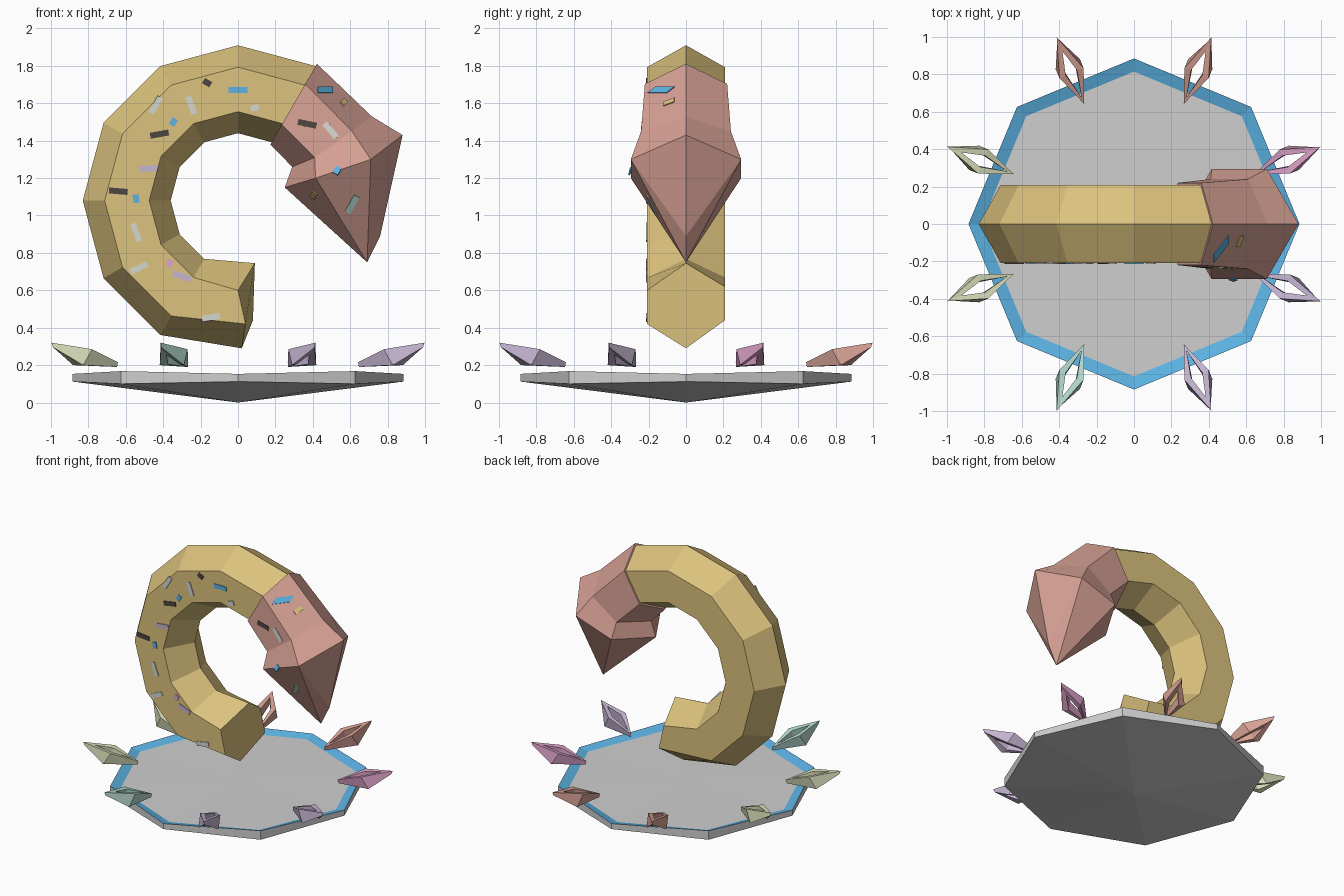
import bpy, bmesh, math
from mathutils import Vector
from mathutils.bvhtree import BVHTree

if "Cube" in bpy.data.objects:
    bpy.data.objects.remove(bpy.data.objects["Cube"])


def srgb(c):
    return c / 12.92 if c <= 0.04045 else ((c + 0.055) / 1.055) ** 2.4


def material(name, r, g, b):
    m = bpy.data.materials.new(name)
    m.diffuse_color = (srgb(r), srgb(g), srgb(b), 1)
    m.use_nodes = True
    m.node_tree.nodes["Principled BSDF"].inputs["Base Color"].default_value = m.diffuse_color
    return m


MAT = {n: material(n, *c) for n, c in {
    "gold": (0.86, 0.76, 0.49), "salmon": (0.84, 0.63, 0.58),
    "grey": (0.81, 0.81, 0.81), "blue": (0.36, 0.70, 0.89),
    "pink": (0.87, 0.64, 0.79), "lilac": (0.77, 0.71, 0.82),
    "mint": (0.71, 0.85, 0.81), "lime": (0.85, 0.87, 0.73),
    "charcoal": (0.30, 0.27, 0.26), "pale": (0.83, 0.84, 0.81)}.items()}


def make(name, verts, faces, mats, rule=None):
    me = bpy.data.meshes.new(name)
    me.from_pydata([tuple(v) for v in verts], [], faces)
    for m in mats:
        me.materials.append(MAT[m])
    bm = bmesh.new()
    bm.from_mesh(me)
    bmesh.ops.recalc_face_normals(bm, faces=bm.faces)
    if rule:
        for f in bm.faces:
            f.material_index = rule(f)
    bm.to_mesh(me)
    bm.free()
    ob = bpy.data.objects.new(name, me)
    bpy.context.scene.collection.objects.link(ob)
    return ob


def bridge(a, b, n):
    """Quads between two loops of n vertices starting at a and b."""
    return [(a + i, a + (i + 1) % n, b + (i + 1) % n, b + i) for i in range(n)]


def hexagon(outer, side_out, side_in, inner, w):
    """Six-sided section: ridge, two side pairs at y = -w and +w, inner ridge."""
    p = lambda q, y: (q[0], y, q[1])
    return [p(outer, 0), p(side_out, -w), p(side_in, -w),
            p(inner, 0), p(side_in, w), p(side_out, w)]


def arc_section(deg, scale=1.0, w=0.208):
    a = math.radians(deg)
    pts = [(r * math.cos(a), 1.08 + r * math.sin(a))
           for r in (0.595 + (q - 0.595) * scale for q in (0.83, 0.713, 0.475, 0.36))]
    return hexagon(*pts, w)


# Curled gold body with a crooked open end
rings = [arc_section(d) for d in range(60, 241, 30)]
rings.append([(0.02, 0, 0.29), (0.04, -0.208, 0.42), (0.0, -0.208, 0.60),
              (0.09, 0, 0.745), (0.04, 0.208, 0.62), (0.08, 0.208, 0.44)])
faces = [f for k in range(len(rings) - 1) for f in bridge(6 * k, 6 * k + 6, 6)]
last = 6 * (len(rings) - 1)
faces += [tuple(range(6)), tuple(range(last, last + 6))]
body = make("curled_body", sum(rings, []), faces, ["gold"])

# Flared salmon head with a pointed tip
rings = [arc_section(60, 1.06, 0.22),
         hexagon((0.715, 1.53), (0.61, 1.45), (0.41, 1.31), (0.29, 1.26), 0.24),
         hexagon((0.88, 1.43), (0.71, 1.30), (0.415, 1.20), (0.25, 1.15), 0.295)]
verts = sum(rings, []) + [(0.76, 0, 0.89), (0.69, 0, 0.75)]
faces = bridge(0, 6, 6) + bridge(6, 12, 6) + [tuple(range(6))]
faces += [(12 + i, 13 + i, 19) for i in range(1, 5)]
faces += [(12, 13, 18), (13, 19, 18), (12, 18, 17), (17, 18, 19)]
head = make("pointed_head", verts, faces, ["salmon"])


# Base dish: shallow cone below, low wall, blue inner rim, grey floor
def octagon(r, z_axis, z_diag):
    return [(r * math.cos(k * math.pi / 4), r * math.sin(k * math.pi / 4),
             z_diag if k % 2 else z_axis) for k in range(8)]


verts = octagon(0.885, 0.112, 0.10) + octagon(0.885, 0.153, 0.168) + octagon(0.815, 0.138, 0.142)
verts += [(0, 0, 0), (0, 0, 0.14)]
faces = bridge(0, 8, 8) + bridge(8, 16, 8)
faces += [(i, (i + 1) % 8, 24) for i in range(8)]
faces += [(16 + i, 16 + (i + 1) % 8, 25) for i in range(8)]
make("base_dish", verts, faces, ["grey", "blue"],
     lambda f: 1 if all(v.co.z > 0.13 for v in f.verts) and len(f.verts) == 4 else 0)


# Eight tilted kite-shaped crystals, each with a slot through it
def crystal(deg, colour):
    a = math.radians(deg)
    u, t = Vector((math.cos(a), math.sin(a), 0)), Vector((-math.sin(a), math.cos(a), 0))
    top = [(0.695, 0, 0.215), (0.873, 0.07, 0.285), (1.08, 0, 0.32), (0.873, -0.07, 0.285)]
    bot = [(0.70, 0, 0.19), (0.925, 0.07, 0.20), (1.07, 0, 0.295), (0.925, -0.07, 0.20)]
    top_hole = [(0.735, 0, 0.231), (0.875, 0.033, 0.28), (1.0, 0, 0.306), (0.875, -0.033, 0.28)]
    bot_hole = [(0.735, 0, 0.192), (0.90, 0.033, 0.205), (1.0, 0, 0.256), (0.90, -0.033, 0.205)]
    vs = [u * r + t * s + Vector((0, 0, z)) for r, s, z in top + bot + top_hole + bot_hole]
    fs = bridge(0, 4, 4) + bridge(0, 8, 4) + bridge(4, 12, 4) + bridge(8, 12, 4)
    make("crystal_%d" % deg, vs, fs, [colour])


for k, colour in enumerate(["pink", "salmon", "salmon", "lime",
                            "lime", "mint", "lilac", "lilac"]):
    crystal(22.5 + 45 * k, colour)

# Sprinkles: thin plates laid on the front surfaces (x, z, angle, length, colour)
SPRINKLES = [
    (-0.44, 1.59, 60, .1, "pale"), (-0.25, 1.59, -70, .1, "pale"),
    (-0.165, 1.71, -30, .045, "charcoal"), (0.0, 1.67, 0, .1, "blue"),
    (0.09, 1.575, 15, .045, "pale"), (-0.345, 1.50, 60, .04, "blue"),
    (-0.42, 1.435, 10, .1, "charcoal"), (-0.48, 1.25, 5, .1, "lilac"),
    (-0.64, 1.13, -5, .1, "charcoal"), (-0.545, 1.09, -80, .045, "blue"),
    (-0.545, 0.91, -70, .1, "pale"), (-0.53, 0.72, 25, .1, "pale"),
    (-0.365, 0.745, 60, .04, "pink"), (-0.30, 0.675, -20, .1, "lilac"),
    (-0.145, 0.455, 10, .1, "pale"), (0.37, 1.49, -12, .1, "charcoal"),
    (0.495, 1.455, -50, .1, "pale"), (0.465, 1.67, 0, .08, "blue"),
    (0.565, 1.605, -45, .03, "gold"), (0.53, 1.24, 60, .04, "blue"),
    (0.405, 1.11, -30, .03, "gold"), (0.61, 1.06, 60, .1, "mint")]


def tree(ob):
    return BVHTree.FromPolygons([v.co for v in ob.data.vertices],
                                [tuple(p.vertices) for p in ob.data.polygons])


trees = [tree(head), tree(body)]
for i, (x, z, deg, length, colour) in enumerate(SPRINKLES):
    hits = [h for h in (b.ray_cast(Vector((x, -2, z)), Vector((0, 1, 0))) for b in trees) if h[0]]
    if not hits:
        continue
    p, n = min(hits, key=lambda h: h[0].y)[:2]
    if n.y > 0:
        n = -n
    a = math.radians(deg)
    vs = []
    for off in (-0.002, 0.006):
        for sx, sz in ((-1, -1), (1, -1), (1, 1), (-1, 1)):
            dx = sx * length / 2 * math.cos(a) - sz * 0.016 * math.sin(a)
            dz = sx * length / 2 * math.sin(a) + sz * 0.016 * math.cos(a)
            dy = -(n.x * dx + n.z * dz) / n.y
            vs.append(p + Vector((dx, dy, dz)) + n * off)
    make("sprinkle_%02d" % (i + 1), vs,
         bridge(0, 4, 4) + [(0, 1, 2, 3), (4, 5, 6, 7)], [colour])
